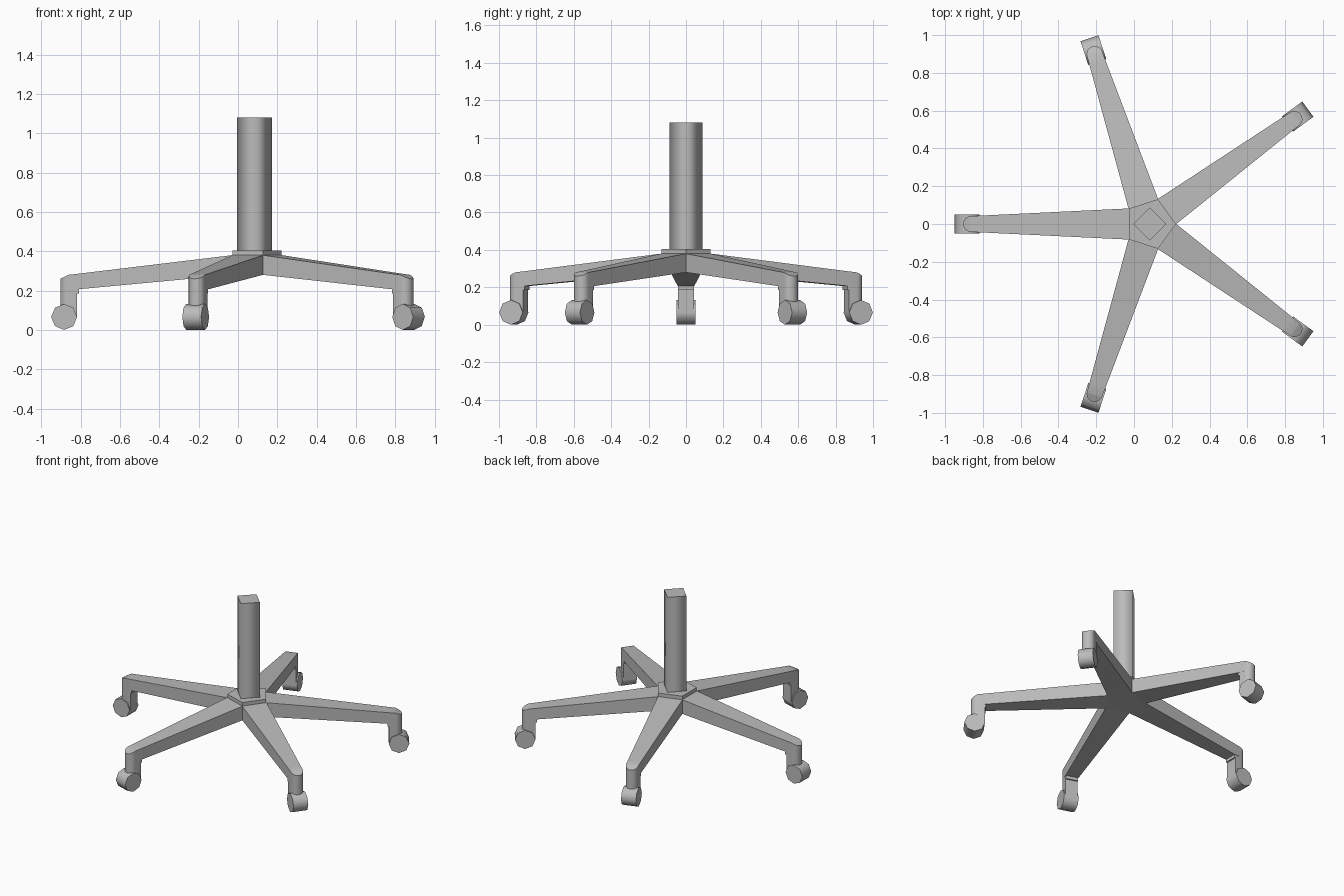
import bpy, bmesh, math
from mathutils import Matrix, Vector

if "Cube" in bpy.data.objects:
    bpy.data.objects.remove(bpy.data.objects["Cube"])

CX = 0.084                      # hub centre on x
grey = bpy.data.materials.new("mid_grey")
grey.diffuse_color = (0.5, 0.5, 0.5, 1)
grey.use_nodes = True
grey.node_tree.nodes["Principled BSDF"].inputs["Base Color"].default_value = grey.diffuse_color


def finish(name, bm, matrix, limit):
    """Smooth faces, keeping edges above the limit (degrees) sharp."""
    bmesh.ops.recalc_face_normals(bm, faces=bm.faces)
    for f in bm.faces:
        f.smooth = True
    for e in bm.edges:
        caps = any(len(f.verts) != 4 or f.select for f in e.link_faces)
        e.smooth = not caps and e.calc_face_angle(0) < math.radians(limit)
    me = bpy.data.meshes.new(name)
    bm.to_mesh(me)
    bm.free()
    me.materials.append(grey)
    ob = bpy.data.objects.new(name, me)
    ob.matrix_world = matrix
    bpy.context.collection.objects.link(ob)


def prism(name, sides, radius, z0, z1, matrix, limit):
    """Upright prism with its first corner on +x; caps are marked by selection."""
    bm = bmesh.new()
    rings = []
    for z in (z0, z1):
        rings.append([bm.verts.new((radius * math.cos(2 * math.pi * i / sides),
                                    radius * math.sin(2 * math.pi * i / sides), z))
                      for i in range(sides)])
    for ring in rings:
        bm.faces.new(ring).select = True
    for i in range(sides):
        j = (i + 1) % sides
        bm.faces.new((rings[0][i], rings[0][j], rings[1][j], rings[1][i]))
    finish(name, bm, matrix, limit)


def loft(name, stations, matrix):
    """Box sections (distance, half width, top, bottom) joined along +x."""
    bm = bmesh.new()
    rings = [[bm.verts.new(p) for p in ((r, -w, b), (r, w, b), (r, w, t), (r, -w, t))]
             for r, w, t, b in stations]
    for a, c in zip(rings, rings[1:]):
        for i in range(4):
            j = (i + 1) % 4
            bm.faces.new((a[i], a[j], c[j], c[i]))
    bm.faces.new(rings[0])
    bm.faces.new(rings[-1])
    finish(name, bm, matrix, 32)


def round_end(top, bottom, drop=0.0):
    """Half-round tip sections."""
    out = []
    for k in range(7):
        a = math.radians(14 * k)
        out.append((0.947 + 0.041 * math.sin(a), 0.042 * math.cos(a),
                    top - drop * math.sin(a), bottom))
    return out


hub = Matrix.Translation((CX, 0, 0))

# Central hub, collar and column
prism("hub", 5, 0.14, 0.28, 0.38, hub, 30)
prism("collar", 5, 0.138, 0.38, 0.405, hub, 30)
prism("column", 4, 0.088, 0.40, 1.08, hub, 120)

# Five arms with casters
for n in range(5):
    m = hub @ Matrix.Rotation(math.radians(36 + 72 * n), 4, 'Z')
    loft(f"arm_{n}", [(0.113, 0.0823, 0.38, 0.28), (0.893, 0.0445, 0.286, 0.207)]
         + round_end(0.28, 0.207, 0.02), m)
    loft(f"arm_socket_{n}", [(0.893, 0.042, 0.24, 0.185)] + round_end(0.24, 0.185), m)
    loft(f"caster_stem_{n}", [(0.902, 0.042, 0.2, 0.066)] + round_end(0.2, 0.066), m)
    wheel = m @ Matrix.Translation((0.968, 0, 0.066)) @ Matrix.Rotation(math.pi / 2, 4, 'X')
    prism(f"caster_wheel_{n}", 8, 0.066, -0.05, 0.05, wheel, 60)
